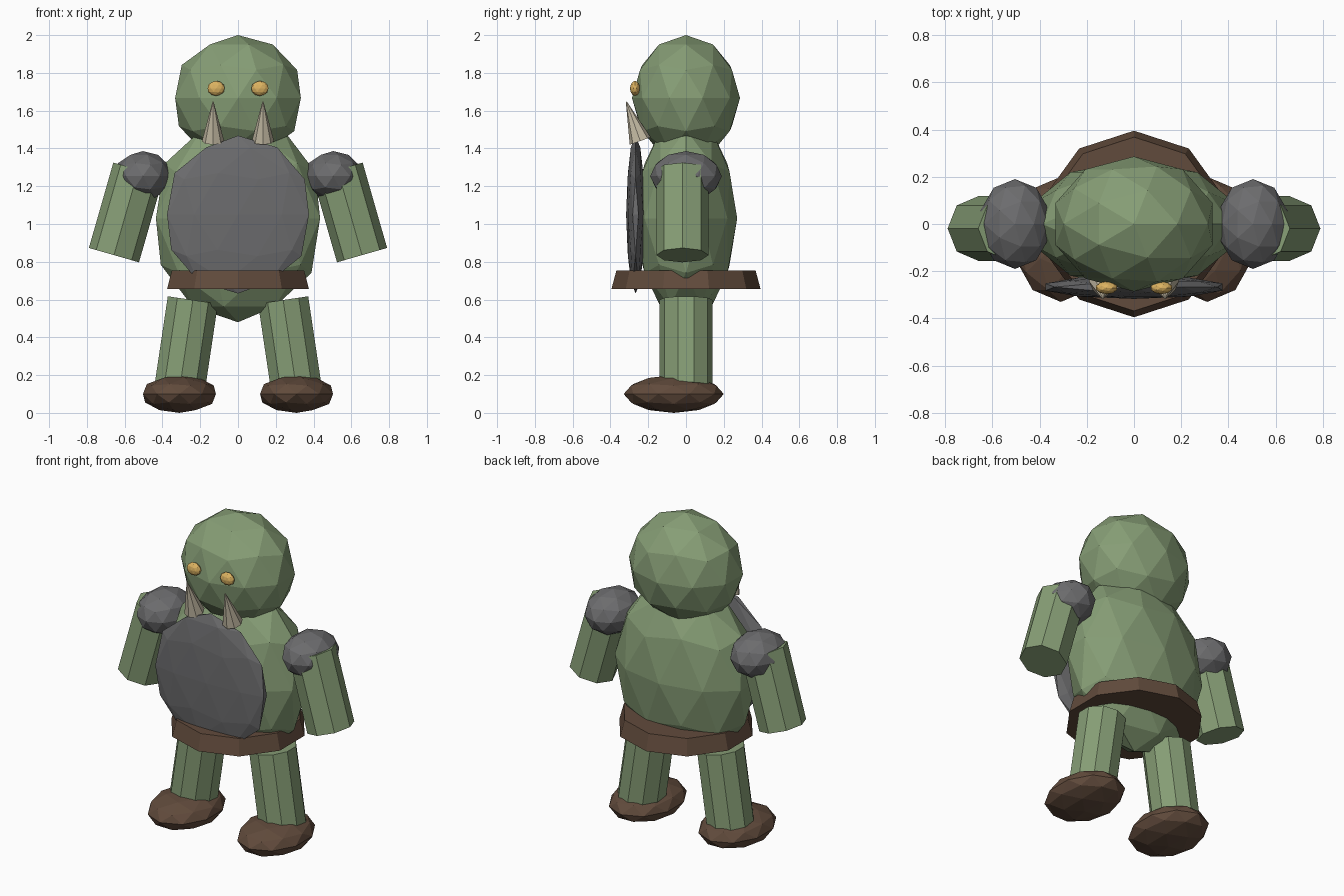
import bpy
from math import radians

if "Cube" in bpy.data.objects:
    bpy.data.objects.remove(bpy.data.objects["Cube"])


def material(name, rgb):
    m = bpy.data.materials.new(name)
    m.diffuse_color = (*rgb, 1)
    m.use_nodes = True
    m.node_tree.nodes["Principled BSDF"].inputs["Base Color"].default_value = m.diffuse_color
    return m


GREEN = material("green_skin", (0.24, 0.34, 0.18))
BROWN = material("brown_leather", (0.12, 0.07, 0.045))
IRON = material("dark_iron", (0.15, 0.15, 0.155))
BONE = material("bone", (0.55, 0.49, 0.37))
AMBER = material("amber", (0.72, 0.45, 0.12))


def finish(name, mat):
    ob = bpy.context.object
    ob.name = name
    ob.data.materials.append(mat)
    return ob


def ball(name, loc, radii, mat):
    bpy.ops.mesh.primitive_ico_sphere_add(subdivisions=2, radius=1, location=loc)
    finish(name, mat).scale = radii


def cone(name, loc, r1, r2, depth, sides, mat, rot=(0, 0, 0)):
    bpy.ops.mesh.primitive_cone_add(vertices=sides, radius1=r1, radius2=r2, depth=depth,
                                    location=loc, rotation=[radians(a) for a in rot])
    finish(name, mat)


# Body, head, belt and breastplate
ball("torso", (0, 0, 1.03), (0.457, 0.271, 0.55), GREEN)
ball("head", (0, 0, 1.667), (0.35, 0.286, 0.333), GREEN)
ball("breastplate", (0, -0.267, 1.05), (0.395, 0.05, 0.418), IRON)
cone("belt", (0, 0, 0.705), 0.395, 0.368, 0.1, 10, BROWN)

# Paired parts
for s, side in ((-1, "left"), (1, "right")):
    ball("shoulder_guard_" + side, (s * 0.504, 0, 1.253), (0.153, 0.19, 0.133), IRON)
    cone("arm_" + side, (s * 0.592, -0.019, 1.061), 0.138, 0.138, 0.47, 8, GREEN, (0, -16 * s, 0))
    cone("leg_" + side, (s * 0.273, 0, 0.37), 0.141, 0.141, 0.46, 10, GREEN, (0, -8.5 * s, 0))
    ball("foot_" + side, (s * 0.31, -0.065, 0.1), (0.203, 0.265, 0.1), BROWN)
    ball("eye_" + side, (s * 0.116, -0.27, 1.718), (0.047, 0.027, 0.04), AMBER)
    cone("tusk_" + side, (s * 0.132, -0.279, 1.543), 0.059, 0.003, 0.22, 8, BONE, (19.5, 0, 0))
